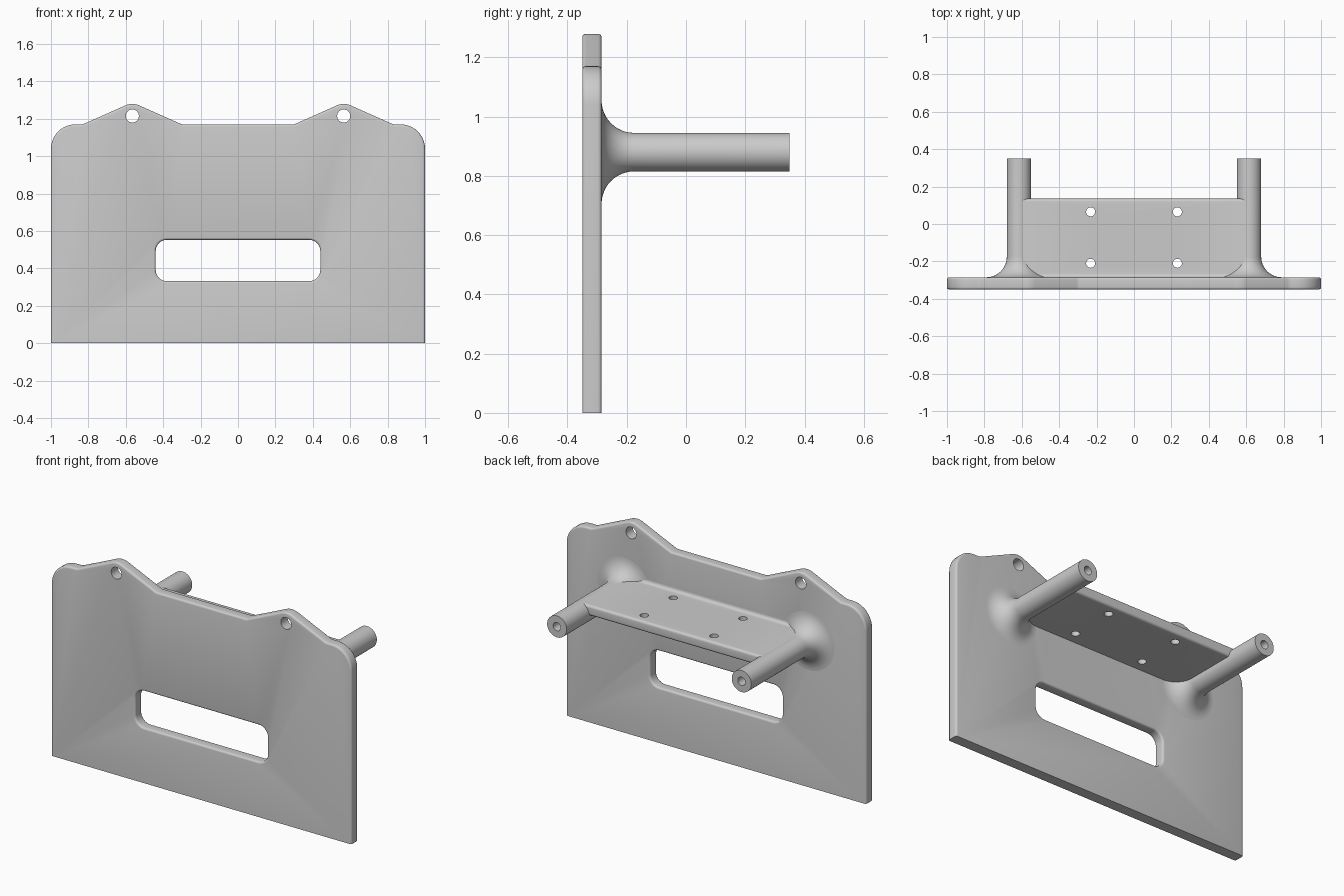
import bpy, bmesh, math
from mathutils import Vector

if "Cube" in bpy.data.objects:
    bpy.data.objects.remove(bpy.data.objects["Cube"], do_unlink=True)

BACK, FRONT = -0.285, -0.35
PEG_X, PEG_Z, PEG_R = 0.615, 0.88, 0.065

grey = bpy.data.materials.new("plain_grey")
grey.use_nodes = True
grey.diffuse_color = (0.6, 0.6, 0.6, 1)
grey.node_tree.nodes["Principled BSDF"].inputs["Base Color"].default_value = (0.6, 0.6, 0.6, 1)


def rounded(points, steps=10):
    """Round each (x, z, radius) corner of a closed polygon."""
    out = []
    for i, (x, z, r) in enumerate(points):
        p = Vector((x, z))
        if r == 0:
            out.append(p)
            continue
        a = (Vector(points[i - 1][:2]) - p).normalized()
        b = (Vector(points[(i + 1) % len(points)][:2]) - p).normalized()
        half = a.angle(b) / 2
        centre = p + (a + b).normalized() * r / math.sin(half)
        start = p + a * r / math.tan(half) - centre
        end = p + b * r / math.tan(half) - centre
        first = math.atan2(start.y, start.x)
        sweep = math.atan2(start.x * end.y - start.y * end.x, start.dot(end))
        for k in range(steps + 1):
            t = first + sweep * k / steps
            out.append(centre + Vector((math.cos(t), math.sin(t))) * r)
    return out


def circle(x, z, r, n=48):
    return [Vector((x + r * math.cos(2 * math.pi * k / n),
                    z + r * math.sin(2 * math.pi * k / n))) for k in range(n)]


def loft(name, sections, axis="Y", bevel=0.0, keep=None):
    """Skin equal loops placed at successive depths and cap both ends."""
    place = {"X": lambda d, p: (d, p.x, p.y),
             "Y": lambda d, p: (p.x, d, p.y),
             "Z": lambda d, p: (p.x, p.y, d)}[axis]
    bm = bmesh.new()
    rings = [[bm.verts.new(place(d, p)) for p in loop] for d, loop in sections]
    n = len(rings[0])
    for lo, hi in zip(rings, rings[1:]):
        for k in range(n):
            bm.faces.new((lo[k], lo[(k + 1) % n], hi[(k + 1) % n], hi[k]))
    caps = [bm.faces.new(rings[0]), bm.faces.new(rings[-1])]
    bmesh.ops.recalc_face_normals(bm, faces=bm.faces)
    if bevel:
        edges = [e for c in caps for e in c.edges if keep(e)]
        bmesh.ops.bevel(bm, geom=edges, offset=bevel, segments=4,
                        profile=0.5, affect="EDGES")
    mesh = bpy.data.meshes.new(name)
    bm.to_mesh(mesh)
    bm.free()
    obj = bpy.data.objects.new(name, mesh)
    bpy.context.collection.objects.link(obj)
    mesh.materials.append(grey)
    return obj


def finish(obj, cutters):
    """Cut the openings, then shade smooth with sharp edges kept."""
    bpy.ops.object.select_all(action="DESELECT")
    bpy.context.view_layer.objects.active = obj
    obj.select_set(True)
    for c in cutters:
        mod = obj.modifiers.new("opening", "BOOLEAN")
        mod.operation, mod.solver, mod.object = "DIFFERENCE", "EXACT", c
        bpy.ops.object.modifier_apply(modifier=mod.name)
        bpy.data.objects.remove(c, do_unlink=True)
    bpy.ops.object.shade_smooth_by_angle(angle=math.radians(30))


# Upright plate with rounded shoulders and two hanging tabs
half = [(1, 0, 0), (1, 1.17, 0.13), (0.83, 1.17, 0.05),
        (0.565, 1.288, 0.09), (0.30, 1.17, 0.03)]
outline = rounded(half + [(-x, z, r) for x, z, r in reversed(half)])
plate = loft("upright_plate", [(FRONT, outline), (BACK, outline)], bevel=0.012,
             keep=lambda e: max(v.co.z for v in e.verts) > 0.001)


# Slot with softened rims, and tab holes
def slot(grow):
    x, lo, hi, r = 0.44 + grow, 0.332 - grow, 0.553 + grow, 0.06 + grow
    return rounded([(x, lo, r), (x, hi, r), (-x, hi, r), (-x, lo, r)])


R = 0.012
rim = [(R * math.sin(t), R * (1 - math.cos(t)))
       for t in (k * math.pi / 8 for k in range(5))]
# rim pairs run from the slot wall outward to the plate face
front_rim = [(FRONT + R - d, slot(g)) for d, g in reversed(rim)]
back_rim = [(BACK - R + d, slot(g)) for d, g in rim]
flare = slot(R)
cutters = [loft("slot_cutter", [(FRONT - 0.05, flare)] + front_rim + back_rim
                + [(BACK + 0.05, flare)])]
for s in (-1, 1):
    hole = circle(s * 0.565, 1.215, 0.035)
    cutters.append(loft("tab_hole_cutter", [(FRONT - 0.1, hole), (BACK + 0.1, hole)]))
finish(plate, cutters)

# Shelf between the pegs, with a rounded back edge and a small root fillet
TOP, BOTTOM, EDGE = 0.942, 0.88, 0.135
profile = rounded([(BACK - 0.02, BOTTOM, 0), (EDGE, BOTTOM, 0.015),
                   (EDGE, TOP, 0.015), (BACK, TOP, 0.02),
                   (BACK, TOP + 0.03, 0), (BACK - 0.02, TOP + 0.03, 0)], 6)
shelf = loft("shelf", [(-0.61, profile), (0.61, profile)], axis="X")
cutters = []
for x in (-0.232, 0.232):
    for y in (-0.21, 0.065):
        hole = circle(x, y, 0.024, 32)
        cutters.append(loft("screw_hole_cutter", [(0.8, hole), (1.0, hole)], axis="Z"))
finish(shelf, cutters)

# Pegs with a flared root and a blind hole in the end
FLARE = 0.11
for s, side in ((1, "left"), (-1, "right")):
    rings = [(BACK - 0.01, PEG_R + FLARE)]
    for k in range(13):
        t = k * math.pi / 24
        rings.append((BACK + FLARE * (1 - math.cos(t)),
                      PEG_R + FLARE * (1 - math.sin(t))))
    rings.append((0.35, PEG_R))
    peg = loft(side + "_peg", [(y, circle(s * PEG_X, PEG_Z, r)) for y, r in rings])
    bore = circle(s * PEG_X, PEG_Z, 0.025, 32)
    finish(peg, [loft("bore_cutter", [(0.15, bore), (0.4, bore)])])
